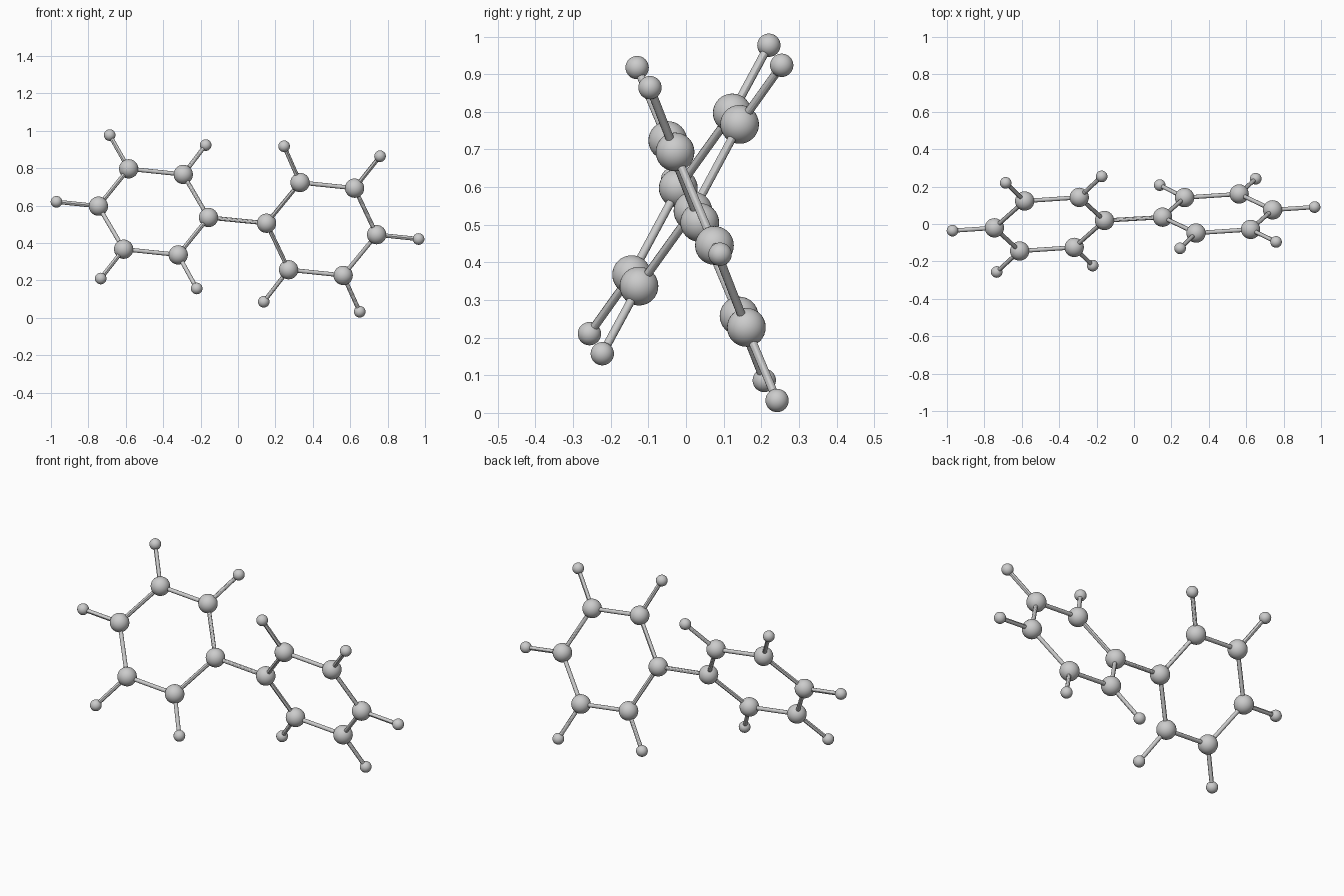
import bpy
from mathutils import Vector

if "Cube" in bpy.data.objects:
    bpy.data.objects.remove(bpy.data.objects["Cube"])

LARGE_R, SMALL_R, ROD_R = 0.0515, 0.031, 0.0112
AXIS = Vector((0.992, 0.066, -0.103)).normalized()   # long axis through both rings


def ball(name, pos, radius):
    bpy.ops.mesh.primitive_uv_sphere_add(segments=32, ring_count=16, radius=radius, location=pos)
    ob = bpy.context.object
    ob.name = name
    bpy.ops.object.shade_smooth()


def rod(name, a, b):
    d = b - a
    bpy.ops.mesh.primitive_cylinder_add(vertices=12, radius=ROD_R, depth=d.length,
                                        location=(a + b) / 2)
    ob = bpy.context.object
    ob.name = name
    ob.rotation_mode = 'QUATERNION'
    ob.rotation_quaternion = d.to_track_quat('Z', 'Y')
    bpy.ops.object.shade_smooth_by_angle()


# Planar ring template (along axis, across); the first entry joins the other ring
RING = [(0.2965, 0), (0.147, 0.2535), (-0.147, 0.2535),
        (-0.2965, 0), (-0.147, -0.2535), (0.147, -0.2535)]
OUTER = [None, (0.257, 0.452), (-0.26, 0.452),
         (-0.5225, 0), (-0.26, -0.452), (0.257, -0.452)]


def ring(side, center, along, across):
    across = (across - along * across.dot(along)).normalized()

    def place(p):
        return center + along * p[0] + across * p[1]

    pts = [place(p) for p in RING]
    for i, p in enumerate(pts):
        ball(f"{side}_carbon_{i + 1}", p, LARGE_R)
        rod(f"{side}_ring_bond_{i + 1}", p, pts[(i + 1) % 6])
        if OUTER[i]:
            h = place(OUTER[i])
            ball(f"{side}_hydrogen_{i + 1}", h, SMALL_R)
            rod(f"{side}_outer_bond_{i + 1}", p, h)
    return pts[0]


# Two rings, twisted against each other about the axis
left = ring("left", Vector((-0.452, -0.001, 0.567)), AXIS, Vector((0.049, 0.527, 0.848)))
right = ring("right", Vector((0.447, 0.056, 0.4755)), -AXIS, Vector((0.115, -0.374, 0.920)))

# Bond joining the rings
rod("bridge_bond", left, right)
